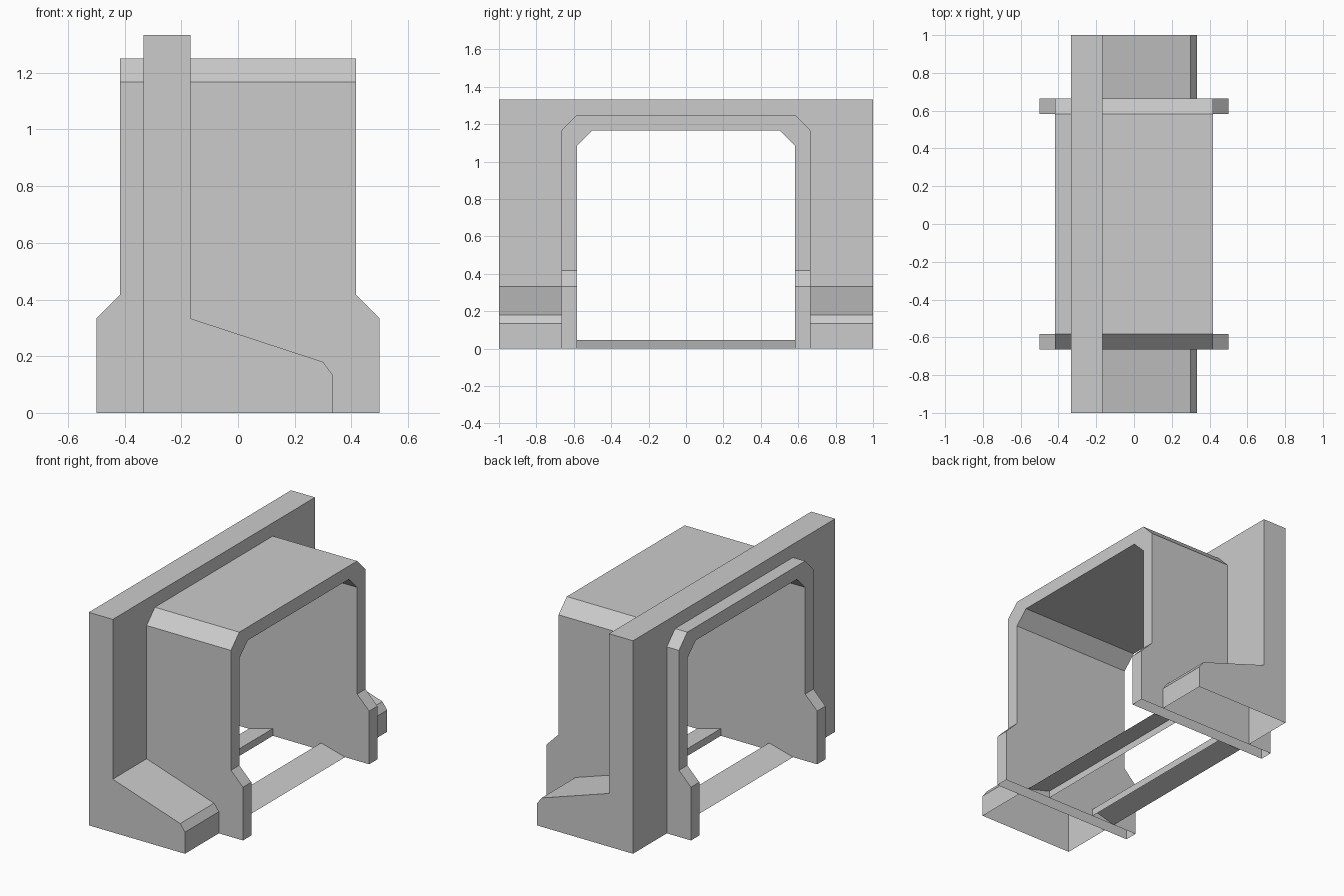
import bpy, bmesh
from mathutils import Vector

cube = bpy.data.objects.get("Cube")
if cube:
    bpy.data.objects.remove(cube, do_unlink=True)

grey = bpy.data.materials.new("plain_grey")
grey.use_nodes = True
colour = (0.6, 0.6, 0.6, 1)
grey.diffuse_color = colour
grey.node_tree.nodes["Principled BSDF"].inputs["Base Color"].default_value = colour


def prism(name, profile, axis, start, end, drop):
    """Extrude a profile along x or y, then open the faces that drop selects."""
    bm = bmesh.new()
    place = (lambda a, b: (start, a, b)) if axis == "x" else (lambda a, b: (a, start, b))
    face = bm.faces.new([bm.verts.new(place(a, b)) for a, b in profile])
    move = Vector((end - start, 0, 0) if axis == "x" else (0, end - start, 0))
    new = bmesh.ops.extrude_face_region(bm, geom=[face], use_keep_orig=True)["geom"]
    bmesh.ops.translate(bm, vec=move, verts=[g for g in new if isinstance(g, bmesh.types.BMVert)])
    bmesh.ops.recalc_face_normals(bm, faces=bm.faces)
    bm.normal_update()
    gone = [f for f in bm.faces if drop(f.calc_center_median(), f.normal)]
    bmesh.ops.delete(bm, geom=gone, context="FACES")
    mesh = bpy.data.meshes.new(name)
    bm.to_mesh(mesh)
    bm.free()
    mesh.materials.append(grey)
    obj = bpy.data.objects.new(name, mesh)
    bpy.context.collection.objects.link(obj)


WALL_BACK, WALL_FRONT, WALL_TOP = -0.333, -0.167, 1.333
OUT, IN = 0.665, 0.583          # outer and inner half width of the arch
SHOULDER = 0.417                # height where the jambs widen, and arch half depth


def mirrored(half):
    return half + [(-a, b) for a, b in reversed(half)]


# Arch shell with chamfered corners
arch = mirrored([(OUT, SHOULDER), (OUT, 1.167), (IN, 1.25)])
arch += list(reversed(mirrored([(IN, SHOULDER), (IN, 1.085), (0.5, 1.167)])))
prism("arch", arch, "x", -SHOULDER, SHOULDER,
      lambda c, n: n.z < -0.9 and c.z < 0.5)

# Wall beam resting over the arch
beam = mirrored([(OUT, 1.167), (OUT, WALL_TOP)])
beam = [(OUT, 1.167), (OUT, WALL_TOP), (-OUT, WALL_TOP), (-OUT, 1.167), (-IN, 1.25), (IN, 1.25)]
prism("wall_beam", beam, "x", WALL_BACK, WALL_FRONT,
      lambda c, n: abs(n.x) < 0.5 and n.z < 0.9)

# Widened jamb bases and wall ends with sloping feet, open underneath
jamb = mirrored([(0.5, 0), (0.5, 0.333), (SHOULDER, SHOULDER)])
wall = [(WALL_BACK, 0), (WALL_BACK, WALL_TOP), (WALL_FRONT, WALL_TOP),
        (WALL_FRONT, 0.333), (0.3, 0.18), (0.333, 0.135), (0.333, 0)]
for side, s in (("front", -1), ("back", 1)):
    prism(side + "_jamb_base", jamb, "y", s * IN, s * OUT,
          lambda c, n: abs(n.z) > 0.9)
    prism(side + "_wall_end", wall, "y", s * OUT, s,
          lambda c, n: n.z < -0.9 or n.y * s < -0.9)

# Pair of threshold ramps, leaving a gap between them
for side, s in (("left", 1), ("right", -1)):
    ramp = [(s * 0.333, 0), (s * 0.167, 0.045), (s * 0.167, 0)]
    prism(side + "_threshold_ramp", ramp, "y", -IN, IN,
          lambda c, n: n.z < -0.9 or abs(n.y) > 0.9)
